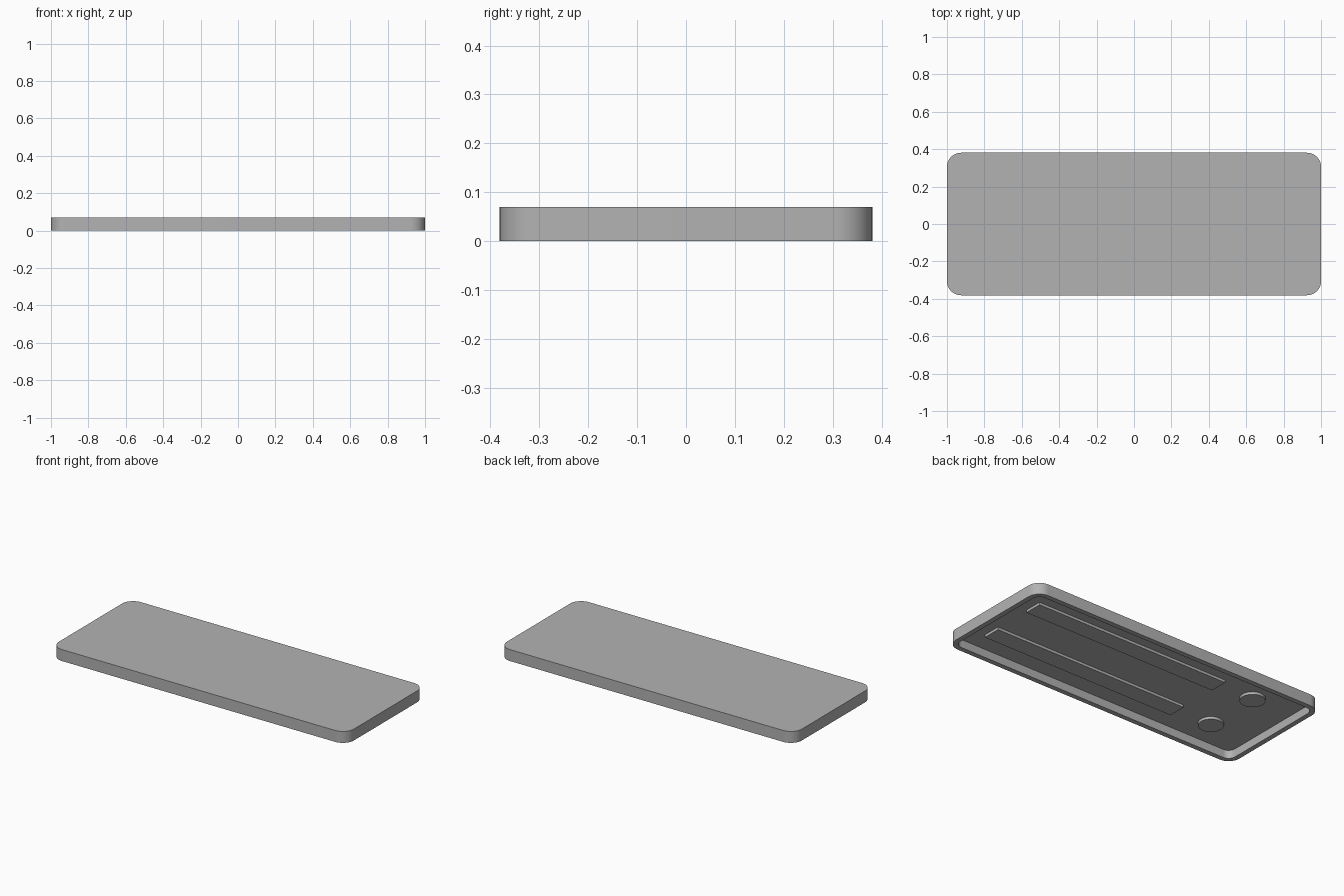
import bpy
import bmesh
import math
from mathutils import Matrix, Vector

cube = bpy.data.objects.get("Cube")
if cube:
    bpy.data.objects.remove(cube, do_unlink=True)

LENGTH, DEPTH, HEIGHT = 2.0, 0.762, 0.07
CORNER, RIM = 0.075, 0.03
FLOOR_Z, FOOT_Z = 0.05, 0.034

grey = bpy.data.materials.new("plain grey")
grey.use_nodes = True
colour = (0.45, 0.45, 0.45, 1)
grey.diffuse_color = colour
grey.node_tree.nodes["Principled BSDF"].inputs["Base Color"].default_value = colour


def finish(bm, name):
    bmesh.ops.recalc_face_normals(bm, faces=bm.faces)
    mesh = bpy.data.meshes.new(name)
    bm.to_mesh(mesh)
    bm.free()
    mesh.materials.append(grey)
    obj = bpy.data.objects.new(name, mesh)
    bpy.context.collection.objects.link(obj)
    bpy.ops.object.select_all(action="DESELECT")
    obj.select_set(True)
    bpy.context.view_layer.objects.active = obj
    bpy.ops.object.shade_smooth_by_angle(angle=math.radians(30))
    return obj


def box(bm, x, y, z, sx, sy, sz):
    matrix = Matrix.Translation((x, y, z)) @ Matrix.Diagonal((sx, sy, sz, 1))
    bmesh.ops.create_cube(bm, size=1, matrix=matrix)


# Rounded slab, hollowed from below to leave a thin rim
bm = bmesh.new()
box(bm, 0, 0, HEIGHT / 2, LENGTH, DEPTH, HEIGHT)
uprights = [e for e in bm.edges if abs(e.verts[0].co.z - e.verts[1].co.z) > 0.01]
bmesh.ops.bevel(bm, geom=uprights, offset=CORNER, segments=10,
                profile=0.5, affect="EDGES")
bm.normal_update()
bottom = min(bm.faces, key=lambda f: f.normal.z)
bmesh.ops.inset_region(bm, faces=[bottom], thickness=RIM, use_even_offset=True)
hollow = bmesh.ops.extrude_face_region(bm, geom=[bottom])
verts = [v for v in hollow["geom"] if isinstance(v, bmesh.types.BMVert)]
bmesh.ops.translate(bm, verts=verts, vec=Vector((0, 0, FLOOR_Z)))
if bottom.is_valid:
    bmesh.ops.delete(bm, geom=[bottom], context="FACES_ONLY")
finish(bm, "tray_body")

# Long and round feet on the underside, one pair per side
thick = FLOOR_Z - FOOT_Z
mid_z = (FLOOR_Z + FOOT_Z) / 2
for side, word in ((1, "back"), (-1, "front")):
    bm = bmesh.new()
    box(bm, 0.205, side * 0.175, mid_z, 1.31, 0.11, thick)
    finish(bm, word + "_strip_foot")

    bm = bmesh.new()
    bmesh.ops.create_cone(bm, cap_ends=True, segments=40, radius1=0.07,
                          radius2=0.07, depth=thick,
                          matrix=Matrix.Translation((-0.69, side * 0.175, mid_z)))
    finish(bm, word + "_round_foot")
